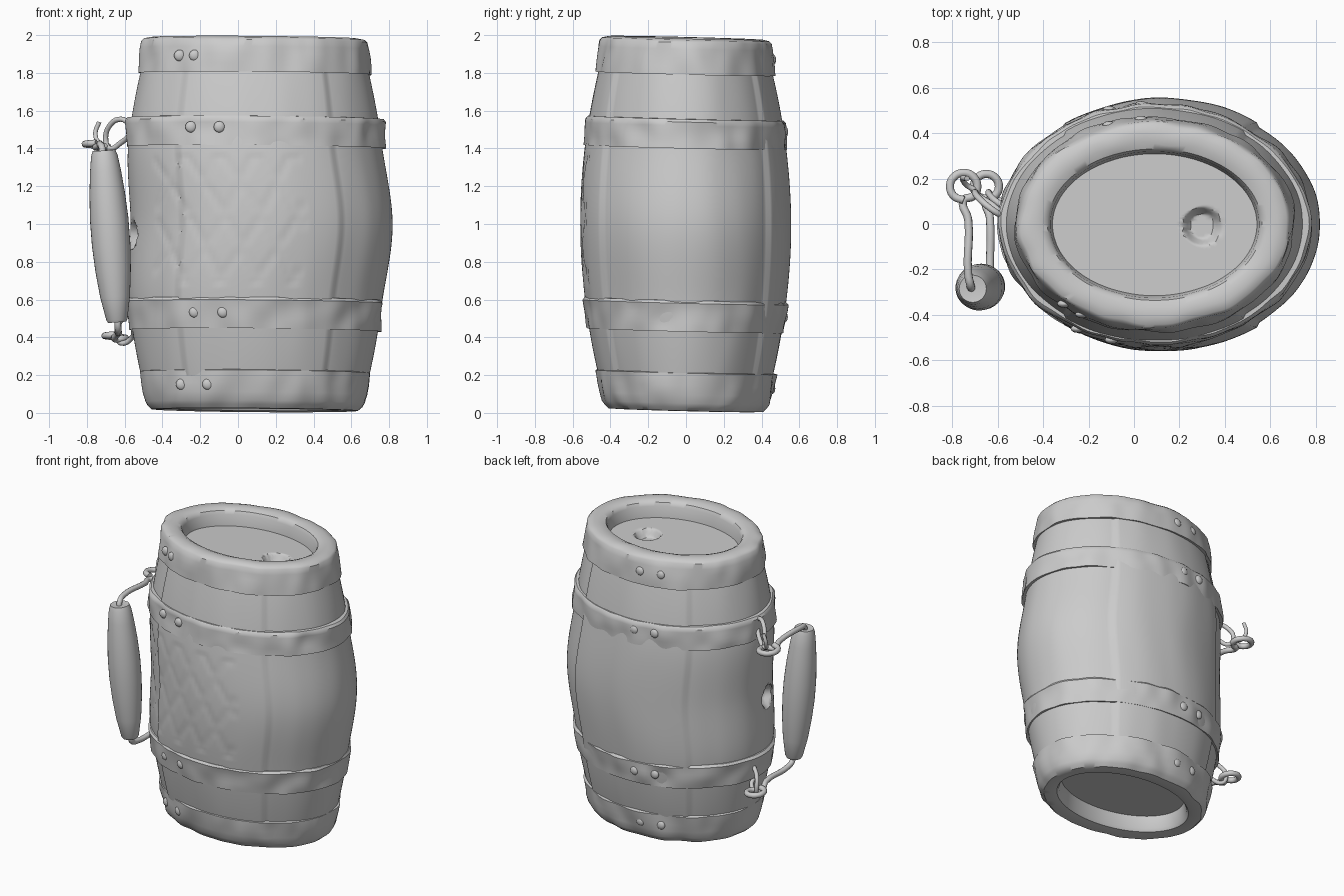
import bpy, bmesh, math
from mathutils import Vector, noise

if "Cube" in bpy.data.objects:
    bpy.data.objects.remove(bpy.data.objects["Cube"])

N = 180


def half(z):
    """Half width and half depth of the barrel at a height."""
    q = (z - 1) ** 2
    return 0.695 - 0.14 * q, 0.545 - 0.15 * q


def finish(ob, angle=38):
    bpy.ops.object.select_all(action='DESELECT')
    ob.select_set(True)
    bpy.context.view_layer.objects.active = ob
    bpy.ops.object.shade_smooth_by_angle(angle=math.radians(angle))


def place(x, y, z):
    """Shift a barrel point to its off-centre, slightly slanted position."""
    f = min(1, abs(z - 1) / 0.45)
    return Vector((x + 0.125 - 0.034 * f * f * (3 - 2 * f), y - 0.003, z - 0.025 * y - 0.008 * x))


def shell(name, profile, shape):
    """Sweep (z, half width, half depth) around an oval; shape() adjusts points."""
    bm = bmesh.new()
    rings = []
    for z, a, b in profile:
        rings.append([bm.verts.new(shape(2 * math.pi * i / N, z, a, b)) for i in range(N)])
    for r0, r1 in zip(rings, rings[1:]):
        for i in range(N):
            j = (i + 1) % N
            bm.faces.new((r0[i], r0[j], r1[j], r1[i]))
    bmesh.ops.remove_doubles(bm, verts=bm.verts, dist=0.0002)
    me = bpy.data.meshes.new(name)
    bm.to_mesh(me)
    bm.free()
    ob = bpy.data.objects.new(name, me)
    bpy.context.collection.objects.link(ob)
    finish(ob)


def body_shape(t, z, a, b):
    s, c = math.sin(t), math.cos(t)
    off = 0.013 if abs(s) > 0.79 else 0.0          # raised front and back planks
    x = a * c
    if s < -0.6 and 0.66 < z < 1.36 and -0.58 < x < 0.22:   # carved lattice
        u, v = (x + z * 0.55) / 0.19, (x - z * 0.55) / 0.19
        d = min(abs(u - round(u)), abs(v - round(v)))
        off -= 0.006 * max(0, 1 - d / 0.13)
    off += 0.004 * noise.noise(Vector((x * 7, b * s * 7, z * 1.5)))
    p = place((a + off) * c, (b + off) * s, z)
    if c < 0:                                       # bung hole in the left end
        d = math.hypot(p.y + 0.1, p.z - 0.94)
        if d < 0.075:
            p.x += 0.06 * min(1, (0.075 - d) / 0.03)
    return p


def band_shape(t, z, a, b):
    s, c = math.sin(t), math.cos(t)
    off = 0.016 * noise.noise(Vector((a * c * 8, b * s * 8, z * 7)))
    if a < 0.5:
        off = 0.15 * off * a
    p = place((a + off) * c, (b + off) * s, z)
    if a < 0.5 and z > 1:                           # round dimple in the lid
        d = math.hypot(p.x - 0.30, p.y + 0.01)
        if d < 0.085:
            p.z -= 0.05 * min(1, (0.085 - d) / 0.03)
    return p


# Barrel wall
shell("barrel_wall", [(0.1 + 1.8 * k / 100, *half(0.1 + 1.8 * k / 100)) for k in range(101)],
      body_shape)

# Middle hoops, with softened top edges
for name, z0, z1, lo, hi in (("upper_hoop", 1.405, 1.55, (0.688, 0.535), (0.683, 0.528)),
                             ("lower_hoop", 0.435, 0.59, (0.663, 0.518), (0.684, 0.542))):
    prof = [(z0 + 0.005, half(z0)[0] - 0.02, half(z0)[1] - 0.02), (z0, *lo)]
    for k in range(1, 6):
        f = k / 6
        prof.append((z0 + (z1 - z0) * f, lo[0] + (hi[0] - lo[0]) * f, lo[1] + (hi[1] - lo[1]) * f))
    prof += [(z1 - 0.005, *hi), (z1 + 0.01, hi[0] - 0.012, hi[1] - 0.012),
             (z1 + 0.012, half(z1)[0] - 0.02, half(z1)[1] - 0.02)]
    shell(name, prof, band_shape)

# Top hoop, rolled rim and sunken lid
top = [(1.80, 0.57, 0.42), (1.795, 0.618, 0.480), (1.84, 0.613, 0.474), (1.89, 0.607, 0.466),
       (1.93, 0.602, 0.458), (1.965, 0.594, 0.45), (1.978, 0.58, 0.436), (1.986, 0.54, 0.40),
       (1.984, 0.50, 0.36), (1.972, 0.472, 0.333), (1.95, 0.46, 0.322), (1.875, 0.45, 0.312)]
top += [(1.875, 0.45 * k / 28, 0.312 * k / 28) for k in range(27, -1, -1)]
shell("top_hoop_and_lid", top, band_shape)

# Bottom hoop, rim and recessed base
bottom = [(0.12, 0.44 * k / 6, 0.295 * k / 6) for k in range(7)]
bottom += [(0.04, 0.455, 0.308), (0.02, 0.47, 0.32), (0.013, 0.51, 0.36), (0.015, 0.55, 0.41),
           (0.035, 0.572, 0.43), (0.055, 0.582, 0.445), (0.10, 0.594, 0.458), (0.15, 0.604, 0.468),
           (0.2, 0.612, 0.476), (0.215, 0.614, 0.478), (0.225, 0.575, 0.44)]
shell("bottom_hoop_and_base", bottom, band_shape)

# Rivets on the hoops, front and back
hoops = ((1.88, 0.605, 0.468, -0.31, -0.23), (1.50, 0.684, 0.532, -0.25, -0.10),
         (0.52, 0.673, 0.53, -0.23, -0.08), (0.14, 0.60, 0.464, -0.30, -0.16))
for z, a, b, xa, xb in hoops:
    for side, xs in ((-1, (xa, xb)), (1, (-0.11, 0.03))):
        for x in xs:
            lx = x - 0.09
            y = side * (b - 0.004) * math.sqrt(1 - (lx / a) ** 2)
            bpy.ops.mesh.primitive_uv_sphere_add(segments=12, ring_count=8, radius=0.03,
                                                 location=place(lx, y, z))
            ob = bpy.context.object
            ob.name = "rivet"
            ob.scale.y = 0.6
            finish(ob, 60)

# Carrying grip: a tapered spindle hung beside the barrel
bm = bmesh.new()
lo, hi = Vector((-0.64, -0.27, 0.48)), Vector((-0.71, -0.285, 1.39))
axis = hi - lo
rot = axis.to_track_quat('Z', 'Y')
grip = [(0, 0), (0, 0.048), (0.015, 0.056), (0.15, 0.079), (0.3, 0.094), (0.45, 0.102),
        (0.6, 0.102), (0.75, 0.094), (0.88, 0.082), (0.97, 0.07), (1, 0.06), (0.99, 0.0)]
rings = [[bm.verts.new(lo + rot @ Vector((r * math.cos(t * math.pi / 16), r * math.sin(t * math.pi / 16),
                                           f * axis.length))) for t in range(32)] for f, r in grip]
for r0, r1 in zip(rings, rings[1:]):
    for i in range(32):
        bm.faces.new((r0[i], r0[(i + 1) % 32], r1[(i + 1) % 32], r1[i]))
bmesh.ops.remove_doubles(bm, verts=bm.verts, dist=0.0002)
me = bpy.data.meshes.new("grip")
bm.to_mesh(me)
bm.free()
ob = bpy.data.objects.new("grip", me)
bpy.context.collection.objects.link(ob)
finish(ob, 50)


def wire(name, pts, r=0.018):
    cu = bpy.data.curves.new(name, 'CURVE')
    cu.dimensions = '3D'
    cu.bevel_depth = r
    cu.bevel_resolution = 3
    cu.use_fill_caps = True
    sp = cu.splines.new('BEZIER')
    sp.bezier_points.add(len(pts) - 1)
    for bp, p in zip(sp.bezier_points, pts):
        bp.co = p
        bp.handle_left_type = bp.handle_right_type = 'AUTO'
    sp.resolution_u = 5
    bpy.context.collection.objects.link(bpy.data.objects.new(name, cu))


def loop(cx, cy, z, r):
    """Points of a flat wire eye, starting and ending on its -y side."""
    return [(cx + r * math.sin(k * math.pi / 4), cy - r * math.cos(k * math.pi / 4),
             z + 0.003 * k) for k in range(9)]


# Wire arms with eyes, joining the grip to the barrel staples
wire("upper_wire", [(-0.715, -0.285, 1.36), (-0.72, -0.27, 1.405), (-0.73, -0.22, 1.42),
                    (-0.73, 0.02, 1.415)] + loop(-0.75, 0.165, 1.405, 0.06))
wire("lower_wire", [(-0.64, -0.27, 0.52), (-0.635, -0.26, 0.45), (-0.635, -0.21, 0.43),
                    (-0.635, 0.03, 0.42)] + loop(-0.65, 0.165, 0.39, 0.055))

# Staples fixed to the hoops
for name, dx, dz in (("upper_staple", 0.0, 0.0), ("lower_staple", 0.06, -1.03)):
    wire(name, [(-0.57 + dx * 0.3, 0.03, 1.53 + dz), (-0.62 + dx, 0.06, 1.555 + dz),
                (-0.68 + dx, 0.11, 1.52 + dz), (-0.70 + dx, 0.14, 1.44 + dz),
                (-0.68 + dx, 0.12, 1.40 + dz), (-0.62 + dx, 0.08, 1.43 + dz),
                (-0.57 + dx * 0.3, 0.03, 1.47 + dz)], 0.014)
# Open hook tip above the upper eye
wire("upper_hook_tip", [(-0.70, 0.15, 1.42), (-0.735, 0.17, 1.43), (-0.755, 0.2, 1.48),
                        (-0.735, 0.2, 1.54)], 0.012)
